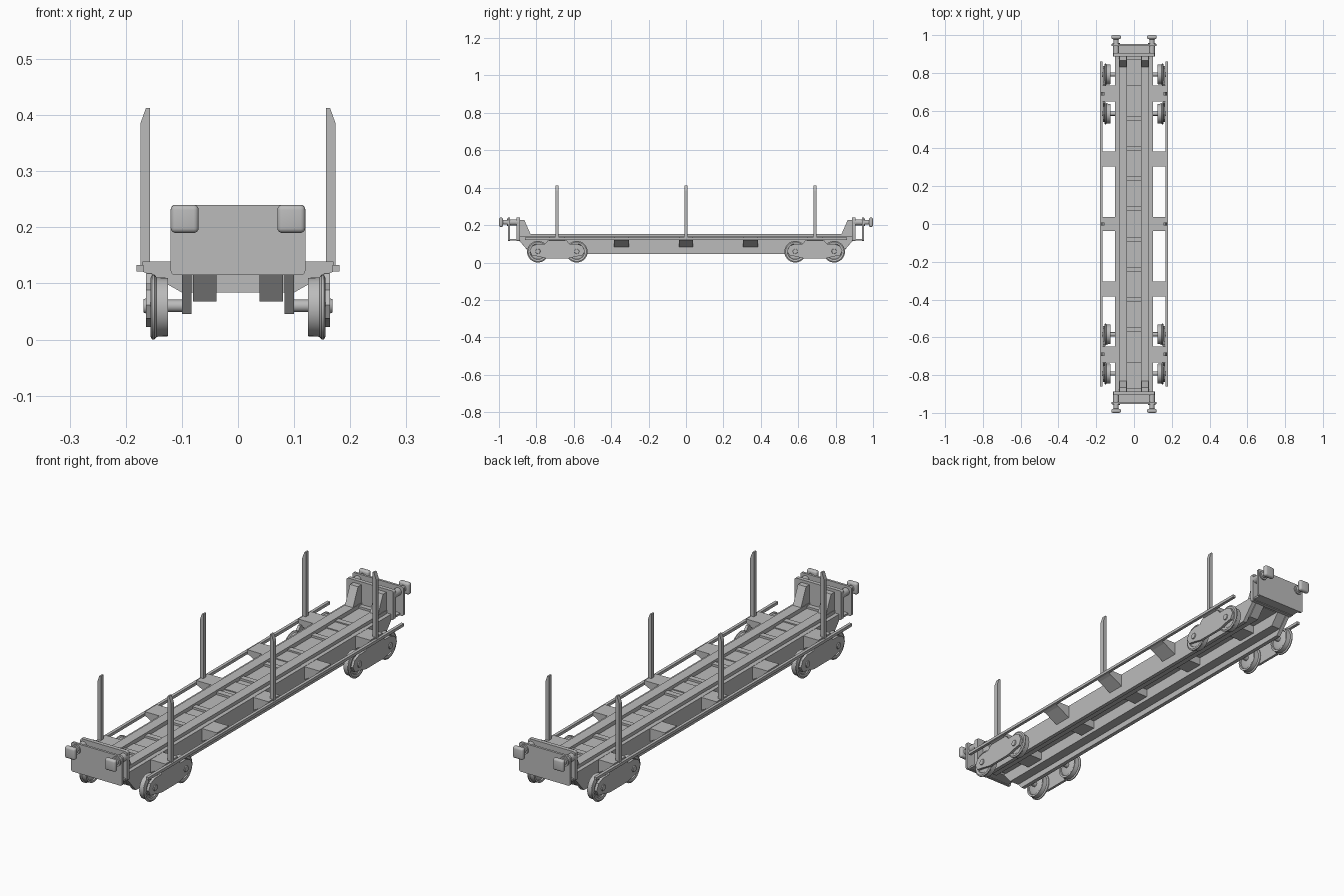
import bpy, bmesh, math
from mathutils import Matrix, Vector

if "Cube" in bpy.data.objects:
    bpy.data.objects.remove(bpy.data.objects["Cube"])

GREY = bpy.data.materials.new("plain_grey")
GREY.use_nodes = True
GREY.diffuse_color = (0.5, 0.5, 0.5, 1)
GREY.node_tree.nodes["Principled BSDF"].inputs["Base Color"].default_value = (0.5, 0.5, 0.5, 1)


def finish(name, bm, smooth=False):
    bmesh.ops.recalc_face_normals(bm, faces=bm.faces)
    mesh = bpy.data.meshes.new(name)
    bm.to_mesh(mesh)
    bm.free()
    mesh.materials.append(GREY)
    ob = bpy.data.objects.new(name, mesh)
    bpy.context.collection.objects.link(ob)
    if smooth:
        bpy.context.view_layer.objects.active = ob
        bpy.ops.object.select_all(action='DESELECT')
        ob.select_set(True)
        bpy.ops.object.shade_smooth_by_angle(angle=math.radians(35))
    return ob


def box(name, x, y, z, bevel=0, axis=None):
    """Box from (min, max) ranges; bevels edges along one axis, or all."""
    bm = bmesh.new()
    bmesh.ops.create_cube(bm, size=1)
    for v in bm.verts:
        v.co = Vector([(a + b) / 2 + c * (b - a) for (a, b), c in zip((x, y, z), v.co)])
    if bevel:
        edges = [e for e in bm.edges if axis is None
                 or abs((e.verts[0].co - e.verts[1].co).normalized()[axis]) > 0.9]
        bmesh.ops.bevel(bm, geom=edges, offset=bevel, segments=4, profile=0.5, affect='EDGES')
    return finish(name, bm, bevel > 0)


def prism(name, points, axis, lo, hi):
    """Extrude a (y, z) profile along x, or an (x, z) profile along y."""
    bm = bmesh.new()
    place = (lambda p, d: (d, p[0], p[1])) if axis == 'X' else (lambda p, d: (p[0], d, p[1]))
    face = bm.faces.new([bm.verts.new(place(p, lo)) for p in points])
    new = bmesh.ops.extrude_face_region(bm, geom=[face])["geom"]
    shift = Vector(place((0, 0), hi - lo))
    bmesh.ops.translate(bm, verts=[g for g in new if isinstance(g, bmesh.types.BMVert)], vec=shift)
    return finish(name, bm)


def lathe(name, profile, origin, axis, sides=32):
    """Spin (distance, radius) pairs about an axis through origin."""
    bm = bmesh.new()
    rot = Vector((0, 0, 1)).rotation_difference(Vector(axis)).to_matrix().to_4x4()
    mat = Matrix.Translation(origin) @ rot
    rings = [[bm.verts.new(mat @ Vector((r * math.cos(i * math.tau / sides),
                                         r * math.sin(i * math.tau / sides), d)))
              for i in range(sides)] for d, r in profile]
    for a, b in zip(rings, rings[1:]):
        for i in range(sides):
            j = (i + 1) % sides
            bm.faces.new((a[i], a[j], b[j], b[i]))
    bm.faces.new(rings[0])
    bm.faces.new(rings[-1])
    return finish(name, bm, True)


def span(a, b, s):
    return (min(a * s, b * s), max(a * s, b * s))


def mirrored(half):
    return half + [(-a, b) for a, b in reversed(half)]


SIDES = (("left", 1), ("right", -1))
ENDS = (("rear", 1), ("front", -1))

# Centre floor with raised rungs
box("centre_floor", (-0.09, 0.09), (-0.88, 0.88), (0.118, 0.135))
for i in range(12):
    y = (i - 5.5) * 0.16
    box(f"floor_rung_{i + 1}", (-0.04, 0.04), (y - 0.012, y + 0.012), (0.13, 0.144))

for side, s in SIDES:
    # Deep side web with sloped ends, long sill and side rail
    web = mirrored([(0.89, 0.14), (0.89, 0.115), (0.83, 0.046)])
    prism(f"{side}_web", web, 'X', *span(0.083, 0.1, s))
    sill = mirrored([(0.89, 0.152), (0.89, 0.115), (0.85, 0.068)])
    prism(f"{side}_sill", sill, 'X', *span(0.038, 0.08, s))
    box(f"{side}_rail", span(0.168, 0.181, s), (-0.86, 0.86), (0.121, 0.133))

    # Stakes with slanted tops
    for i, y in enumerate((-0.69, 0, 0.69)):
        stake = [(0.157 * s, 0.125), (0.174 * s, 0.125), (0.174 * s, 0.385),
                 (0.164 * s, 0.413), (0.157 * s, 0.413)]
        prism(f"{side}_stake_{i + 1}", stake, 'Y', y - 0.009, y + 0.009)

# Tapered crossbeams
beam = mirrored([(0.17, 0.139), (0.17, 0.121), (0.157, 0.116), (0.1, 0.084)])
for i, (y, half) in enumerate(((-0.69, 0.042), (-0.345, 0.04), (0, 0.038),
                               (0.345, 0.04), (0.69, 0.042))):
    prism(f"crossbeam_{i + 1}", beam, 'Y', y - half, y + half)

for end, e in ENDS:
    # Headstock made of two plates joined by a shelf
    box(f"{end}_outer_plate", (-0.12, 0.12), span(0.942, 0.952, e), (0.115, 0.24), 0.008, 1)
    box(f"{end}_inner_plate", (-0.11, 0.11), span(0.888, 0.905, e), (0.115, 0.24), 0.008, 1)
    box(f"{end}_shelf", (-0.105, 0.105), span(0.9, 0.945, e), (0.118, 0.126))

    for side, s in SIDES:
        # Sloped gusset behind the headstock
        gusset = [(0.89 * e, 0.145), (0.89 * e, 0.228), (0.865 * e, 0.228), (0.828 * e, 0.145)]
        prism(f"{end}_{side}_gusset", gusset, 'X', *span(0.04, 0.078, s))

        # Buffer with square domed head
        lathe(f"{end}_{side}_buffer_shaft", [(0, 0.016), (0.055, 0.016), (0.055, 0.02),
              (0.063, 0.02), (0.063, 0.013), (0.095, 0.013)],
              (0.095 * s, 0.895 * e, 0.215), (0, e, 0), 24)
        box(f"{end}_{side}_buffer_head", span(0.07, 0.12, s), span(0.978, 1.0, e),
            (0.19, 0.24), 0.009)

        # Bogie side frame
        half = [(0.05, 0.118), (0.065, 0.1), (0.105, 0.1), (0.135, 0.088), (0.148, 0.062),
                (0.135, 0.038), (0.1, 0.032), (0.06, 0.022)]
        frame = [(y + 0.688 * e, z) for y, z in mirrored(half)]
        prism(f"{end}_{side}_bogie_frame", frame, 'X', *span(0.153, 0.164, s))

        # Flanged wheels on stub axles
        for i, y in enumerate((0.584, 0.792)):
            lathe(f"{end}_{side}_wheel_{i + 1}",
                  [(0.125, 0.03), (0.13, 0.042), (0.125, 0.044), (0.125, 0.052),
                   (0.145, 0.053), (0.149, 0.058), (0.153, 0.058), (0.156, 0.052),
                   (0.154, 0.042), (0.15, 0.04), (0.152, 0.02)],
                  (0, y * e, 0.058), (s, 0, 0), 36)
            lathe(f"{end}_{side}_axle_{i + 1}", [(0.09, 0.011), (0.162, 0.011),
                  (0.162, 0.014), (0.168, 0.012)], (0, y * e, 0.06), (s, 0, 0), 20)
